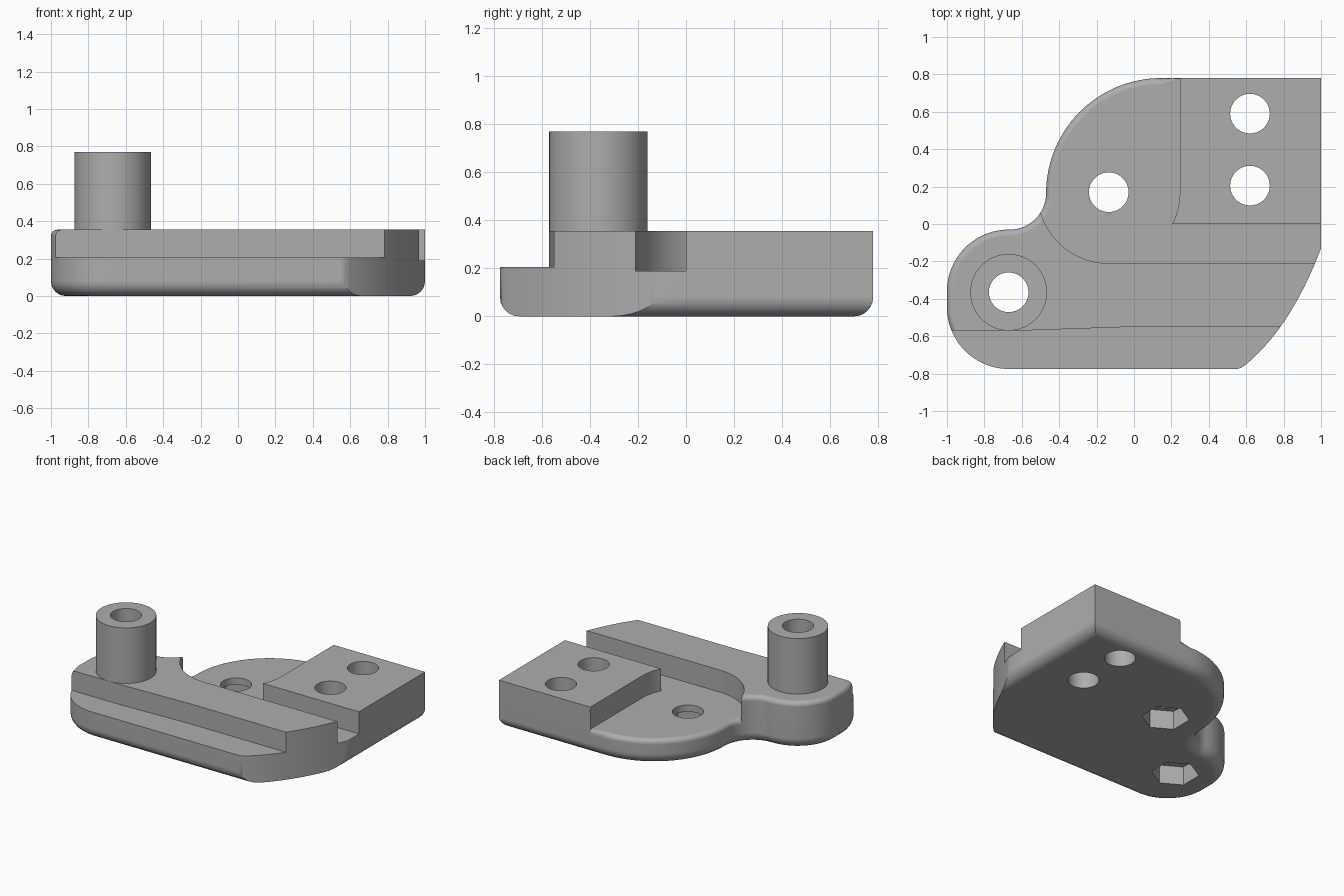
import bpy
import bmesh
from math import sin, cos, pi, radians

if "Cube" in bpy.data.objects:
    bpy.data.objects.remove(bpy.data.objects["Cube"])

grey = bpy.data.materials.new("plain_grey")
grey.use_nodes = True
grey.diffuse_color = (0.42, 0.42, 0.42, 1)
grey.node_tree.nodes["Principled BSDF"].inputs["Base Color"].default_value = (0.42, 0.42, 0.42, 1)


def arc(cx, cy, r, a, b, n=24):
    angles = [radians(a + (b - a) * i / n) for i in range(n + 1)]
    return [(cx + r * cos(t), cy + r * sin(t)) for t in angles]


def bezier(p, q, r, n=12):
    return [tuple((1 - t) ** 2 * a + 2 * t * (1 - t) * b + t * t * c for a, b, c in zip(p, q, r))
            for t in (i / n for i in range(n + 1))]


def loft(name, rings):
    """Closed solid through equal-length rings of 3D points."""
    bm = bmesh.new()
    loops = [[bm.verts.new(p) for p in ring] for ring in rings]
    n = len(loops[0])
    for low, high in zip(loops, loops[1:]):
        for i in range(n):
            j = (i + 1) % n
            bm.faces.new((low[i], low[j], high[j], high[i]))
    bm.faces.new(loops[0][::-1])
    bm.faces.new(loops[-1])
    bmesh.ops.recalc_face_normals(bm, faces=bm.faces)
    mesh = bpy.data.meshes.new(name)
    bm.to_mesh(mesh)
    bm.free()
    mesh.materials.append(grey)
    obj = bpy.data.objects.new(name, mesh)
    bpy.context.collection.objects.link(obj)
    return obj


def prism(name, points, low, high):
    return loft(name, [[(x, y, z) for x, y in points] for z in (low, high)])


def combine(obj, cutter, operation="DIFFERENCE"):
    mod = obj.modifiers.new(cutter.name, "BOOLEAN")
    mod.operation, mod.object, mod.solver = operation, cutter, "EXACT"


def finish(obj):
    """Bake the cuts, then smooth curved walls and keep hard edges."""
    graph = bpy.context.evaluated_depsgraph_get()
    mesh = bpy.data.meshes.new_from_object(obj.evaluated_get(graph))
    obj.modifiers.clear()
    obj.data = mesh
    mesh.shade_smooth()
    mesh.set_sharp_from_angle(angle=radians(30))
    obj.modifiers.new("even_normals", "WEIGHTED_NORMAL").keep_sharp = True


def outline(d):
    """Plan of the bracket, inset by d."""
    pts = [(1 - d, -0.775 + d), (1 - d, 0.78 - d), (0.25, 0.78 - d)]
    pts += arc(0.145, 0.165, 0.615 - d, 90, 180, 32)
    pts += arc(-0.665, 0.165, 0.195 + d, 0, -90)[1:]
    pts += arc(-0.67, -0.36, 0.33 - d, 90, 180)
    pts += arc(-0.67, -0.445, 0.33 - d, 180, 270)
    return pts


def slab(name, height, base=0.08, rim=0.035, steps=6):
    """Plate with a rounded base and a rounded upper rim on its curved side."""
    rings = []
    for i in range(steps + 1):
        a = pi / 2 * i / steps
        z = base * (1 - cos(a))
        rings.append([(x, y, z) for x, y in outline(base * (1 - sin(a)))])
    full = outline(0)
    for i in range(steps + 1):
        a = pi / 2 * i / steps
        z = height - rim + rim * sin(a)
        inset = outline(rim * (1 - cos(a)))
        rings.append([(*(q if p[0] < 0.2 and p[1] > -0.7 else p), z) for p, q in zip(full, inset)])
    return loft(name, rings)


# Recess plan: round pocket, open rear area and cross groove
recess = [(1.2, -0.21)] + arc(-0.135, 0.17, 0.38, 270, 180) + [(-0.9, 0.17), (-0.9, 1), (0.245, 1)]
recess += arc(-0.135, 0.17, 0.38, 0, -26.6, 8) + [(1.2, 0)]
recess_cutter = prism("recess_cutter", recess, -0.2, 1)

# Curved front corner and front ledge
corner = bezier((0.54, -0.776), (0.57, -0.776), (0.6, -0.75), 6)
corner += bezier((0.6, -0.75), (0.84, -0.55), (1, -0.13), 20)[1:]
corner_cutter = prism("corner_cutter", corner + [(1.2, -0.13), (1.2, -1), (0.54, -1)], -0.2, 1)
ledge = [(-1.2, -0.57), (-0.6, -0.57), (-0.015, -0.55), (1.2, -0.55), (1.2, -1), (-1.2, -1)]
ledge_cutter = prism("ledge_cutter", ledge, 0.205, 1)
cutters = [recess_cutter, corner_cutter, ledge_cutter]

# Raised body and the recessed floor that fills its pocket
body = slab("raised_body", 0.355)
floor = slab("recessed_floor", 0.19)
combine(body, recess_cutter)
combine(floor, recess_cutter, "INTERSECT")
combine(body, ledge_cutter)
for part in (body, floor):
    combine(part, corner_cutter)

# Post
post_xy = (-0.67, -0.365)
post = prism("post", arc(*post_xy, 0.205, 0, 352.5, 47), 0.345, 0.77)

# Bolt holes, with hexagonal nut pockets under two of them
holes = [(0.62, 0.59, [body], False), (0.62, 0.205, [body], False),
         (-0.135, 0.17, [floor], True), (*post_xy, [body, post], True)]
for x, y, parts, has_nut in holes:
    bore = prism("bore_cutter", arc(x, y, 0.106, 0, 350, 35), -0.2, 1)
    cutters.append(bore)
    for part in parts:
        combine(part, bore)
    if has_nut:
        nut = prism("nut_cutter", arc(x, y, 0.163, 30, 330, 5), -0.2, 0.14)
        cutters.append(nut)
        combine(parts[0], nut)

for part in (body, floor, post):
    finish(part)
for cutter in cutters:
    bpy.data.objects.remove(cutter)
